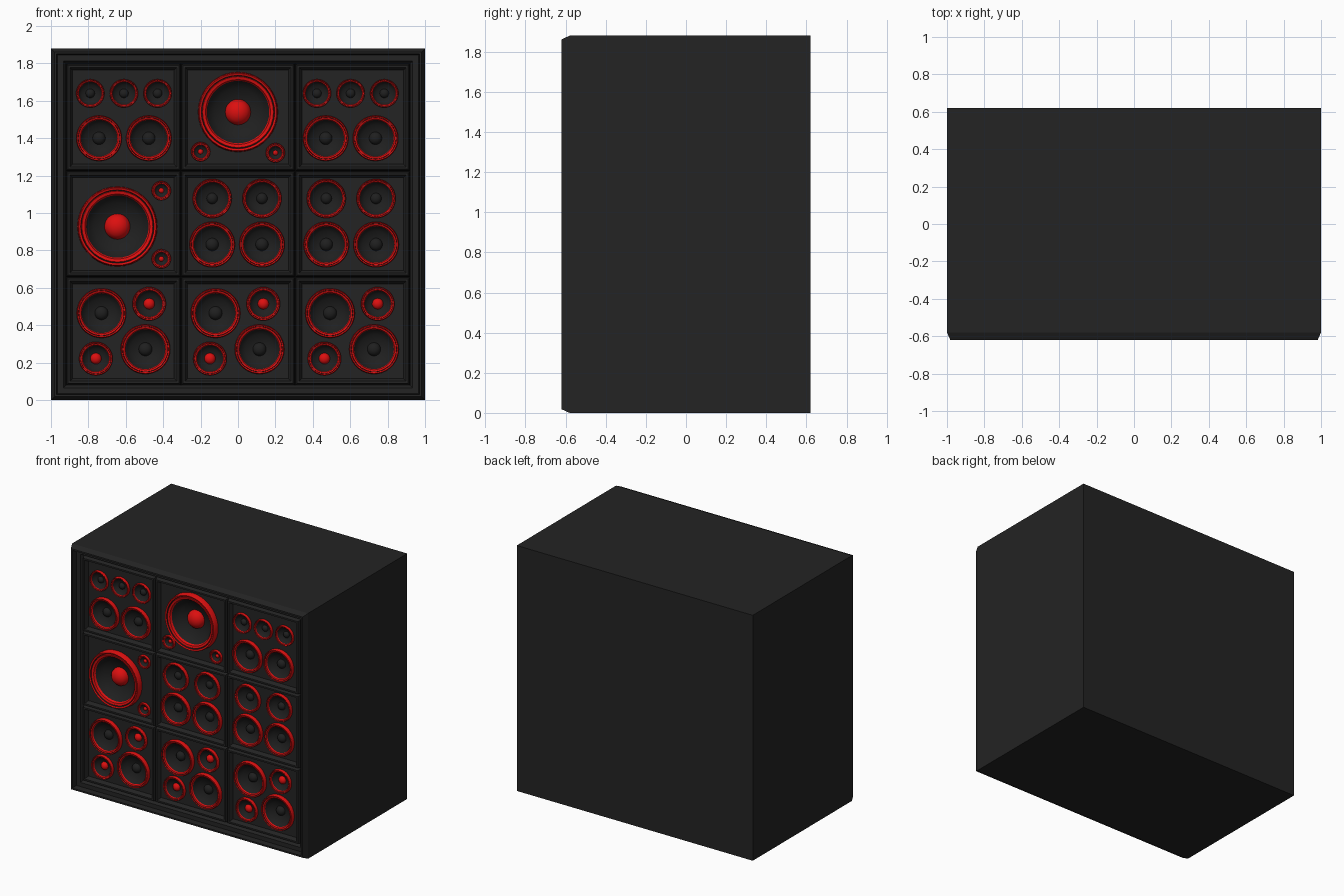
import bpy, bmesh, math
from mathutils import Vector

if "Cube" in bpy.data.objects:
    bpy.data.objects.remove(bpy.data.objects["Cube"])


def material(name, rgb):
    m = bpy.data.materials.new(name)
    m.diffuse_color = (*rgb, 1)
    m.use_nodes = True
    m.node_tree.nodes["Principled BSDF"].inputs["Base Color"].default_value = m.diffuse_color
    return m


BLACK = material("cabinet black", (0.017, 0.017, 0.017))
CONE = material("cone black", (0.014, 0.014, 0.014))
RED = material("red", (0.72, 0.005, 0.005))
PANEL_Y = -0.545
SEG = 36


def finish(bm, name, mats, smooth=False):
    me = bpy.data.meshes.new(name)
    bm.to_mesh(me)
    bm.free()
    for m in mats:
        me.materials.append(m)
    ob = bpy.data.objects.new(name, me)
    bpy.context.collection.objects.link(ob)
    if smooth:
        bpy.ops.object.select_all(action='DESELECT')
        ob.select_set(True)
        bpy.context.view_layer.objects.active = ob
        bpy.ops.object.shade_smooth_by_angle(angle=math.radians(40))
    return ob


def rect_loft(bm, rects):
    """Bridge a run of upright rectangles (x0, x1, z0, z1, y)."""
    loops = [[bm.verts.new(p) for p in ((a, y, c), (b, y, c), (b, y, d), (a, y, d))]
             for a, b, c, d, y in rects]
    for l0, l1 in zip(loops, loops[1:]):
        for i in range(4):
            j = (i + 1) % 4
            bm.faces.new((l0[i], l0[j], l1[j], l1[i]))
    return loops


# Cabinet: back, sides, chamfered lip, recessed border and inner back wall
bm = bmesh.new()
steps = [(0, 0.62), (0, -0.58), (0.018, -0.62), (0.03, -0.62),
         (0.034, -0.575), (0.066, -0.575), (0.08, -0.55), (0.08, -0.44)]
loops = rect_loft(bm, [(-1 + o, 1 - o, o, 1.88 - o, y) for o, y in steps])
bm.faces.new(loops[0])
bm.faces.new(loops[-1])
bmesh.ops.recalc_face_normals(bm, faces=bm.faces)
finish(bm, "cabinet", [BLACK])

# Driver kinds: radius, inner edge of red ring, dome size, red dome?
KINDS = {
    "woofer": (0.214, 0.78, 0.32, True),
    "large_mid": (0.133, 0.80, 0.27, False),
    "mid": (0.122, 0.80, 0.28, False),
    "small_mid": (0.105, 0.82, 0.28, False),
    "small": (0.076, 0.80, 0.32, False),
    "tweeter": (0.09, 0.78, 0.33, True),
    "tiny": (0.052, 0.66, 0.27, True),
}


def driver(kind, x, z):
    R, inner, dome, red_dome = KINDS[kind]
    h = 0.008 + 0.17 * R
    g = 1 - inner
    d = dome * R
    depth = 0.2 * R
    dm = 2 if red_dome else 1
    # radius, height in front of the panel, material of the band that follows
    prof = [(R, -0.004, 2), (R * 0.99, h * 0.8, 2), (R * (1 - 0.15 * g), h, 2),
            (R * (1 - 0.38 * g), h * 0.9, 0), (R * (1 - 0.42 * g), h * 0.65, 0),
            (R * (1 - 0.47 * g), h * 0.65, 2), (R * (1 - 0.52 * g), h * 0.85, 2),
            (R * (1 - 0.85 * g), h * 0.75, 2), (R * inner, h * 0.4, 1),
            (R * (inner * 0.6 + dome * 0.4), -depth * 0.6, 1), (d, -depth, dm)]
    for k in (1, 2, 3):
        a = math.pi / 8 * k
        prof.append((d * math.cos(a), -depth + d * 0.8 * math.sin(a), dm))
    bm = bmesh.new()
    rings = [[bm.verts.new((x + r * math.cos(2 * math.pi * i / SEG), PANEL_Y - f,
                            z + r * math.sin(2 * math.pi * i / SEG)))
              for i in range(SEG)] for r, f, _ in prof]
    for (a, b), p in zip(zip(rings, rings[1:]), prof):
        for i in range(SEG):
            j = (i + 1) % SEG
            bm.faces.new((a[i], a[j], b[j], b[i])).material_index = p[2]
    tip = bm.verts.new((x, PANEL_Y + depth - d * 0.8, z))
    for i in range(SEG):
        bm.faces.new((rings[-1][i], rings[-1][(i + 1) % SEG], tip)).material_index = dm
    finish(bm, kind + "_driver", [BLACK, CONE, RED], True)


def cell(x0, x1, z0, z1, drivers):
    # Raised picture-frame moulding
    bm = bmesh.new()
    rect_loft(bm, [(x0 + o, x1 - o, z0 + o, z1 - o, y) for o, y in
                   ((0, -0.44), (0.002, -0.55), (0.010, -0.575), (0.022, -0.575),
                    (0.032, -0.555), (0.036, PANEL_Y))])
    finish(bm, "cell_frame", [BLACK])
    # Baffle panel with a round hole behind every driver
    bm = bmesh.new()
    o = 0.035
    outlines = [[(x0 + o, z0 + o), (x1 - o, z0 + o), (x1 - o, z1 - o), (x0 + o, z1 - o)]]
    for kind, x, z in drivers:
        r = KINDS[kind][0] * 0.95
        outlines.append([(x + r * math.cos(2 * math.pi * i / SEG),
                          z + r * math.sin(2 * math.pi * i / SEG)) for i in range(SEG)])
    for pts in outlines:
        vs = [bm.verts.new((px, PANEL_Y, pz)) for px, pz in pts]
        for i in range(len(vs)):
            bm.edges.new((vs[i - 1], vs[i]))
    bmesh.ops.triangle_fill(bm, edges=bm.edges[:], use_beauty=True, normal=Vector((0, -1, 0)))
    for f in bm.faces:
        f.normal_update()
        if f.normal.y > 0:
            f.normal_flip()
    finish(bm, "baffle_panel", [BLACK])
    for dr in drivers:
        driver(*dr)


# Driver layouts, relative to the middle column of each cell
def five(c):
    return ([("small", c + dx, 1.64) for dx in (-0.18, 0, 0.18)] +
            [("mid", c + dx, 1.40) for dx in (-0.133, 0.133)])


def four(c):
    return [(k, c + dx, z) for k, z in (("small_mid", 1.078), ("mid", 0.832))
            for dx in (-0.133, 0.133)]


def staggered(c):
    return [("large_mid", c - 0.12, 0.465), ("tweeter", c + 0.135, 0.515),
            ("tweeter", c - 0.15, 0.222), ("large_mid", c + 0.115, 0.272)]


XS = (-0.92, -0.305, 0.305, 0.92)
ZS = (0.08, 0.658, 1.225, 1.80)
layout = [
    [staggered(-0.61), staggered(0), staggered(0.612)],
    [[("woofer", -0.645, 0.928), ("tiny", -0.41, 1.12), ("tiny", -0.41, 0.755)],
     four(-0.005), four(0.605)],
    [five(-0.61),
     [("woofer", 0.0, 1.54), ("tiny", -0.2, 1.328), ("tiny", 0.2, 1.322)],
     five(0.602)],
]
for r, row in enumerate(layout):
    for c, drivers in enumerate(row):
        cell(XS[c], XS[c + 1], ZS[r], ZS[r + 1], drivers)
